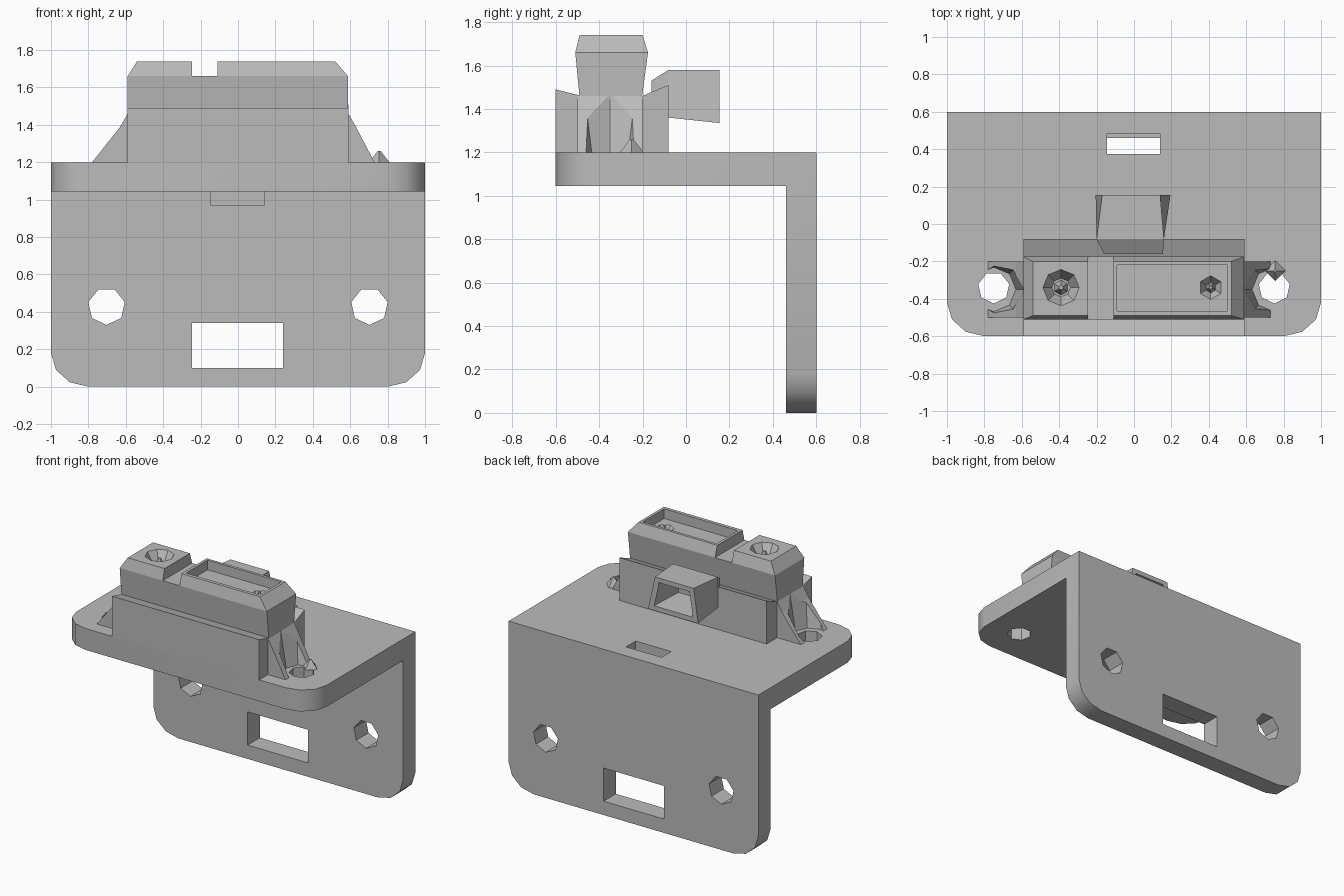
import bpy, bmesh, math
from mathutils import Vector

if "Cube" in bpy.data.objects:
    bpy.data.objects.remove(bpy.data.objects["Cube"], do_unlink=True)

GREY = (0.5, 0.5, 0.5, 1)
grey = bpy.data.materials.new("matte_grey")
grey.use_nodes = True
grey.diffuse_color = GREY
grey.node_tree.nodes["Principled BSDF"].inputs["Base Color"].default_value = GREY


def loft(name, rings):
    """Solid skinned through rings of matching points."""
    bm = bmesh.new()
    rows = [[bm.verts.new(p) for p in ring] for ring in rings]
    n = len(rows[0])
    for a, b in zip(rows, rows[1:]):
        for i in range(n):
            j = (i + 1) % n
            bm.faces.new((a[i], a[j], b[j], b[i]))
    bm.faces.new(rows[0][::-1])
    bm.faces.new(rows[-1])
    bmesh.ops.recalc_face_normals(bm, faces=bm.faces)
    mesh = bpy.data.meshes.new(name)
    bm.to_mesh(mesh)
    bm.free()
    mesh.materials.append(grey)
    obj = bpy.data.objects.new(name, mesh)
    bpy.context.collection.objects.link(obj)
    return obj


def prism(name, profile, axis, lo, hi):
    """Flat profile pushed along one axis."""
    def place(p, d):
        c = list(p)
        c.insert(axis, d)
        return Vector(c)
    return loft(name, [[place(p, d) for p in profile] for d in (lo, hi)])


def rect(x0, x1, y0, y1):
    return [(x0, y0), (x1, y0), (x1, y1), (x0, y1)]


def box(name, x0, x1, y0, y1, z0, z1):
    return prism(name, rect(x0, x1, y0, y1), 2, z0, z1)


def ngon(cx, cy, r, n, turn=-90):
    return [(cx + r * math.cos(math.radians(turn + 360 * i / n)),
             cy + r * math.sin(math.radians(turn + 360 * i / n))) for i in range(n)]


def cone(name, cx, cy, r0, r1, z0, z1, n=8):
    return loft(name, [[(x, y, z) for x, y in ngon(cx, cy, r, n)]
                       for r, z in ((r0, z0), (r1, z1))])


def rounded(low, high):
    """Plate outline with its two low corners rounded."""
    arc = [(0.8 + 0.2 * math.sin(t), low + 0.18 * (1 - math.cos(t)))
           for t in (math.pi / 6 * i for i in range(4))]
    return arc + [(1, high), (-1, high)] + [(-x, y) for x, y in reversed(arc)]


def boolean(obj, tool, operation="DIFFERENCE"):
    mod = obj.modifiers.new("cut", "BOOLEAN")
    mod.operation, mod.solver, mod.object = operation, "EXACT", tool
    with bpy.context.temp_override(object=obj, active_object=obj):
        bpy.ops.object.modifier_apply(modifier=mod.name)
    bpy.data.objects.remove(tool, do_unlink=True)


# Bent mounting bracket with rounded corners
bracket = prism("angle_bracket", [(-0.6, 1.045), (0.46, 1.045), (0.46, 0),
                                  (0.6, 0), (0.6, 1.2), (-0.6, 1.2)], 0, -1, 1)
boolean(bracket, prism("plan", rounded(-0.6, 0.7), 2, -0.1, 1.3), "INTERSECT")
boolean(bracket, prism("face", rounded(0, 1.3), 1, -0.7, 0.7), "INTERSECT")

# Bracket openings: cable window, top slot and screw holes
boolean(bracket, box("window", -0.245, 0.24, 0.3, 0.7, 0.1, 0.34))
boolean(bracket, box("slot", -0.145, 0.14, 0.375, 0.485, 0.97, 1.3))
for s in (-1, 1):
    boolean(bracket, prism("wall_hole", ngon(s * 0.703, 0.43, 0.1, 7), 1, 0.3, 0.7))
    boolean(bracket, prism("top_hole", ngon(s * 0.75, -0.34, 0.085, 7), 2, 1, 1.3))
bpy.ops.object.select_all(action="DESELECT")
bracket.select_set(True)
bpy.context.view_layer.objects.active = bracket
bpy.ops.object.shade_smooth_by_angle(angle=math.radians(35))

# Wide lower body with sloping shoulders
prism("lower_body", [(-0.6, 1.2), (-0.6, 1.49), (-0.48, 1.46), (-0.2, 1.46),
                     (-0.08, 1.51), (-0.08, 1.2)], 0, -0.59, 0.59)

# Upper body with chamfered top
levels = [(-0.59, 0.59, -0.485, -0.21, 1.4), (-0.59, 0.588, -0.51, -0.175, 1.66),
          (-0.54, 0.52, -0.49, -0.2, 1.74)]
upper = loft("upper_body", [[(x, y, z) for x, y in rect(a, b, c, d)]
                            for a, b, c, d, z in levels])
boolean(upper, box("gap", -0.245, -0.11, -0.7, 0, 1.66, 1.8))
boolean(upper, box("tray", -0.09, 0.5, -0.465, -0.22, 1.67, 1.8))
boolean(upper, cone("button_pit", -0.39, -0.34, 0.05, 0.1, 1.66, 1.745))
boolean(upper, cone("tray_pit", 0.41, -0.34, 0.03, 0.07, 1.62, 1.68, 6))

# Faceted studs inside the pits
cone("button_stud", -0.39, -0.34, 0.045, 0.012, 1.65, 1.72, 6)
cone("tray_stud", 0.41, -0.34, 0.03, 0.01, 1.61, 1.69, 5)

# Sloped screw ears at each end, hollowed around the screw
for side, s in (("left", 1), ("right", -1)):
    reach = 0.73 if s > 0 else 0.78
    ear = prism(side + "_ear", [(s * 0.58, 1.2), (s * reach, 1.2), (s * 0.63, 1.39),
                                (s * 0.59, 1.46), (s * 0.58, 1.46)], 1, -0.5, -0.2)
    boolean(ear, cone("screw_clearance", s * 0.75, -0.35, 0.11, 0.17, 1.15, 1.5))
cone("left_ear_tip", 0.755, -0.25, 0.055, 0.008, 1.2, 1.26, 4)

# Open box socket on the back
def frame(y, x0, x1, x2, x3, z0, z1):
    return [(x0, y, z0), (x1, y, z0), (x3, y, z1), (x2, y, z1)]

socket = loft("rear_socket", [frame(-0.16, -0.16, 0.155, -0.16, 0.155, 1.36, 1.53),
                              frame(-0.08, -0.2, 0.16, -0.2, 0.16, 1.36, 1.58),
                              frame(0.155, -0.205, 0.195, -0.17, 0.14, 1.335, 1.58)])
boolean(socket, loft("socket_cavity", [
    frame(-0.07, -0.14, 0.11, -0.14, 0.11, 1.39, 1.53),
    frame(0.2, -0.165, 0.155, -0.135, 0.11, 1.365, 1.55)]))
